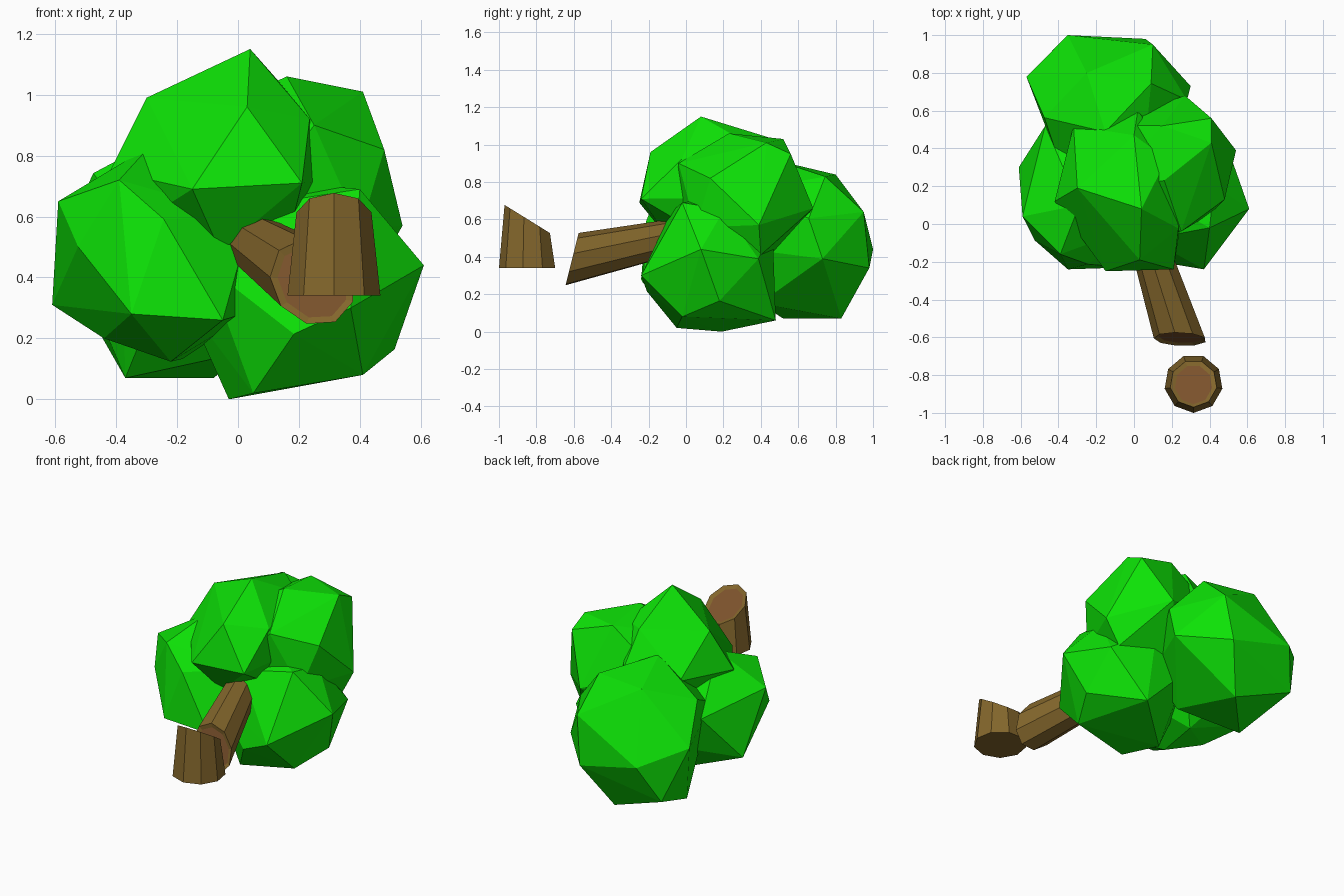
import bpy, bmesh, random
from math import sin, cos, pi, radians
from mathutils import Vector

if "Cube" in bpy.data.objects:
    bpy.data.objects.remove(bpy.data.objects["Cube"])

def material(name, rgb):
    m = bpy.data.materials.new(name)
    m.diffuse_color = (*rgb, 1)
    m.use_nodes = True
    m.node_tree.nodes["Principled BSDF"].inputs["Base Color"].default_value = m.diffuse_color
    return m

LEAF = material("leaf_green", (0.004, 0.76, 0.002))
BARK = material("bark", (0.23, 0.135, 0.025))
PITH = material("pith", (0.20, 0.085, 0.025))

def finish(bm, name, mats):
    bmesh.ops.recalc_face_normals(bm, faces=bm.faces)
    me = bpy.data.meshes.new(name)
    bm.to_mesh(me)
    bm.free()
    for m in mats:
        me.materials.append(m)
    ob = bpy.data.objects.new(name, me)
    bpy.context.collection.objects.link(ob)

# Faceted leaf clump: rings of points around a pole, fitted to a box,
# with the nearest points pulled onto a few prominent tips, then hulled
def clump(name, lo, hi, seed, tips):
    rnd = random.Random(seed)
    lo, hi = Vector(lo), Vector(hi)
    mid = (lo + hi) / 2
    turn = (Vector(tips[0]) - mid).to_track_quat('Z', 'Y')
    pts = []
    for lat, n, off in ((90, 1, 0), (42, 5, 0), (0, 6, 0.5), (-42, 5, 0.2), (-90, 1, 0)):
        for i in range(n):
            a = 2 * pi * (i + off) / n + rnd.uniform(-0.1, 0.1)
            e = radians(lat)
            d = turn @ Vector((cos(e) * cos(a), cos(e) * sin(a), sin(e)))
            pts.append(mid + Vector(d[k] * (hi[k] - lo[k]) / 2 for k in range(3)))
    done = []
    for t in map(Vector, tips):
        near = min(pts, key=lambda p: (p - t).length)
        pts.remove(near)
        done.append(t)
    bm = bmesh.new()
    for p in pts + done:
        bm.verts.new(p)
    bmesh.ops.convex_hull(bm, input=bm.verts)
    loose = [v for v in bm.verts if not v.link_faces]
    bmesh.ops.delete(bm, geom=loose, context='VERTS')
    finish(bm, name, [LEAF])

# Tapered trunk piece whose far end is sawn along a slanted plane
def trunk(name, start, end, r0, r1, normal, sides, spin, hollow):
    start, end, normal = Vector(start), Vector(end), Vector(normal).normalized()
    axis = (end - start).normalized()
    turn = axis.to_track_quat('Z', 'Y')
    bm = bmesh.new()
    rings = [[], []]
    for i in range(sides):
        a = 2 * pi * i / sides + spin
        d = turn @ Vector((cos(a), sin(a), 0))
        rings[0].append(bm.verts.new(start + d * r0))
        p = end + d * r1
        rings[1].append(bm.verts.new(p + axis * ((end - p).dot(normal) / axis.dot(normal))))
    for i in range(sides):
        j = (i + 1) % sides
        bm.faces.new((rings[0][i], rings[0][j], rings[1][j], rings[1][i]))
    bm.faces.new(rings[0][::-1])
    cap = bm.faces.new(rings[1])
    bm.normal_update()
    bmesh.ops.inset_region(bm, faces=[cap], thickness=0.025, depth=-hollow)
    cap.material_index = 1
    finish(bm, name, [BARK, PITH])

# Foliage
clump("leaf_clump_top", (-0.40, -0.26, 0.42), (0.31, 0.58, 1.12), 1,
      [(0.04, 0.08, 1.15), (0.03, -0.19, 0.96), (-0.30, 0.19, 0.99),
       (-0.15, -0.25, 0.69), (0.21, -0.24, 0.71), (-0.42, 0.12, 0.75),
       (0.0, 0.47, 1.03), (-0.32, 0.52, 0.80), (0.02, 0.60, 0.82)])
clump("leaf_clump_upper_right", (-0.28, -0.10, 0.34), (0.52, 0.68, 1.02), 2,
      [(0.41, 0.43, 1.01), (0.16, 0.23, 1.06), (0.15, 0.52, 1.03), (0.27, 0.68, 0.66),
       (0.54, 0.39, 0.57), (0.45, 0.40, 0.41), (0.25, -0.04, 0.90), (0.48, 0.13, 0.82),
       (0.41, 0.56, 0.95)])
clump("leaf_clump_left", (-0.60, -0.24, 0.10), (0.10, 0.54, 0.82), 3,
      [(-0.35, -0.24, 0.28), (-0.59, 0.04, 0.65), (-0.61, 0.30, 0.31), (-0.39, -0.16, 0.72),
       (-0.05, -0.23, 0.26), (-0.29, 0.10, 0.83), (-0.47, 0.52, 0.60), (-0.44, 0.10, 0.20)])
clump("leaf_clump_right", (-0.18, -0.25, 0.02), (0.59, 0.53, 0.72), 4,
      [(0.61, 0.08, 0.44), (-0.03, 0.19, 0.0), (0.41, -0.02, 0.08), (0.37, -0.24, 0.30),
       (0.40, -0.02, 0.69), (0.30, 0.48, 0.06), (0.05, -0.05, 0.02), (0.08, -0.08, 0.64)])
clump("leaf_clump_back", (-0.55, 0.20, 0.07), (0.30, 0.98, 0.93), 5,
      [(-0.25, 0.80, 0.84), (-0.35, 1.0, 0.44), (0.06, 0.98, 0.34), (0.10, 0.95, 0.64),
       (0.30, 0.73, 0.39), (-0.57, 0.78, 0.54), (-0.08, 0.83, 0.07), (-0.37, 0.52, 0.07),
       (-0.45, 0.89, 0.21)])

# Stump and fallen trunk
trunk("stump", (0.315, -0.845, 0.34), (0.315, -0.845, 0.60), 0.155, 0.125,
      (0, 0.62, 1), 9, pi / 2, 0.01)
trunk("fallen_trunk", (0.03, 0.05, 0.53), (0.245, -0.61, 0.385), 0.09, 0.132,
      (0.0, -1, 0.25), 9, 0.3, 0.01)
